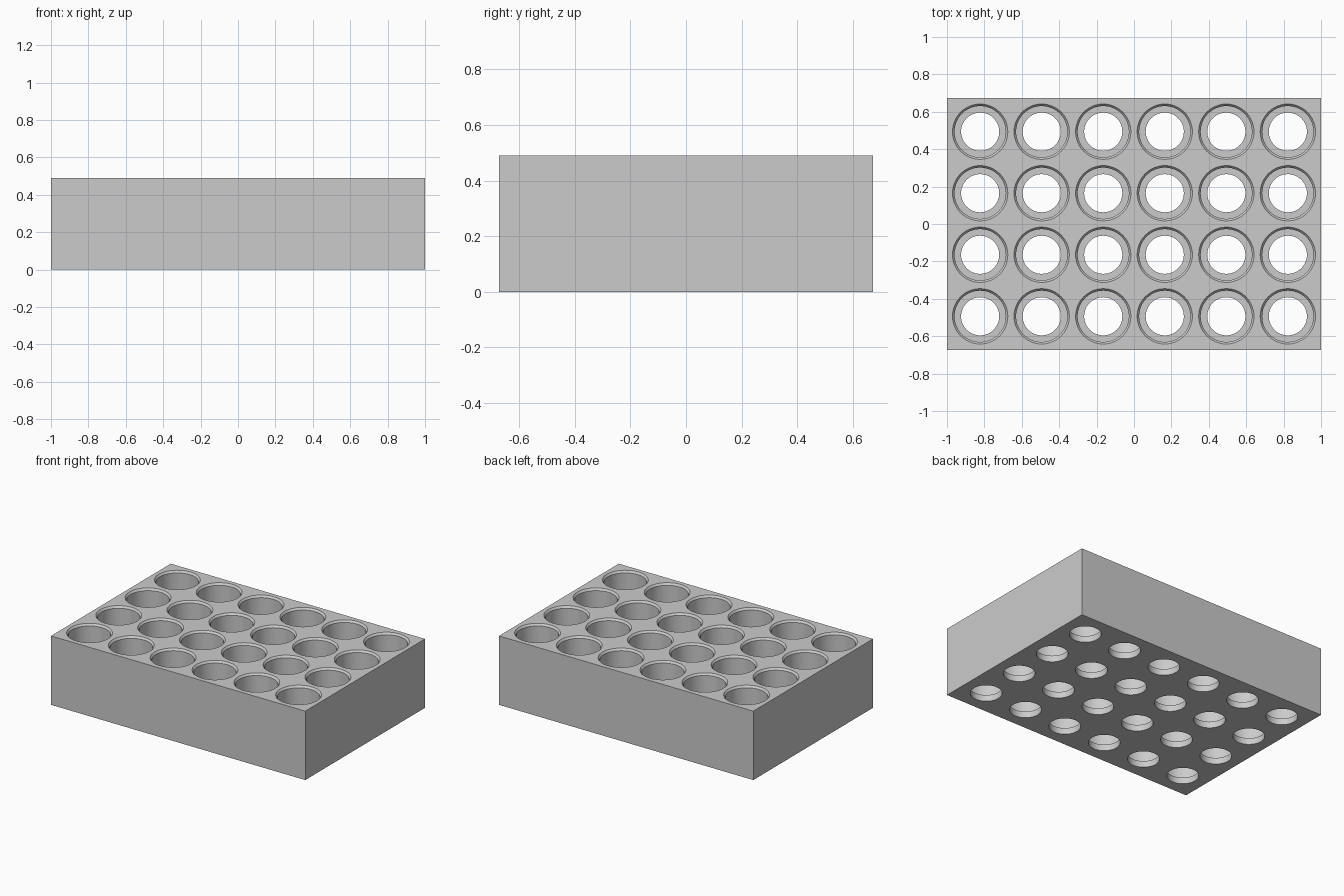
import bpy, bmesh
from math import cos, sin, tau, radians

if "Cube" in bpy.data.objects:
    bpy.data.objects.remove(bpy.data.objects["Cube"], do_unlink=True)

LENGTH, DEPTH, HEIGHT = 2.0, 1.345, 0.49
COLUMNS, ROWS, PITCH = 6, 4, 0.329
SEGMENTS = 48
FLOOR = 0.045
HOLE_R, WELL_R, RIM_R = 0.102, 0.137, 0.148
CHAMFER = 0.014

grey = bpy.data.materials.new("light grey")
grey.use_nodes = True
grey.diffuse_color = (0.6, 0.6, 0.6, 1)
grey.node_tree.nodes["Principled BSDF"].inputs["Base Color"].default_value = (0.6, 0.6, 0.6, 1)


def make_object(name, bm):
    bmesh.ops.recalc_face_normals(bm, faces=bm.faces[:])
    mesh = bpy.data.meshes.new(name)
    bm.to_mesh(mesh)
    bm.free()
    mesh.materials.append(grey)
    obj = bpy.data.objects.new(name, mesh)
    bpy.context.collection.objects.link(obj)
    return obj


def add_lathe(bm, profile, x, y):
    """Closed turned solid from (radius, height) points."""
    rings = []
    for r, z in profile:
        rings.append([bm.verts.new((x + r * cos(tau * i / SEGMENTS),
                                    y + r * sin(tau * i / SEGMENTS), z))
                      for i in range(SEGMENTS)])
    for low, high in zip(rings, rings[1:]):
        for i in range(SEGMENTS):
            j = (i + 1) % SEGMENTS
            bm.faces.new((low[i], low[j], high[j], high[i]))
    bm.faces.new(rings[0][::-1])
    bm.faces.new(rings[-1])


# Solid block
bm = bmesh.new()
bmesh.ops.create_cube(bm, size=1)
for v in bm.verts:
    v.co = (v.co.x * LENGTH, v.co.y * DEPTH, (v.co.z + 0.5) * HEIGHT)
rack = make_object("rack_block", bm)

# Stepped wells: narrow hole through the floor, wide bore, chamfered rim
profile = [(HOLE_R, -0.05), (HOLE_R, FLOOR), (WELL_R, FLOOR),
           (WELL_R, HEIGHT - CHAMFER), (RIM_R, HEIGHT), (RIM_R, HEIGHT + 0.05)]
bm = bmesh.new()
for c in range(COLUMNS):
    for r in range(ROWS):
        add_lathe(bm, profile, (c - (COLUMNS - 1) / 2) * PITCH,
                  (r - (ROWS - 1) / 2) * PITCH)
cutter = make_object("well_cutter", bm)
cutter.hide_render = True

# Cut the wells and discard the cutter
cut = rack.modifiers.new("wells", 'BOOLEAN')
cut.operation = 'DIFFERENCE'
cut.solver = 'EXACT'
cut.object = cutter
bpy.ops.object.select_all(action='DESELECT')
rack.select_set(True)
bpy.context.view_layer.objects.active = rack
bpy.ops.object.modifier_apply(modifier=cut.name)
bpy.data.objects.remove(cutter, do_unlink=True)

# Smooth bores with crisp rims
bpy.ops.object.shade_smooth_by_angle(angle=radians(30))
